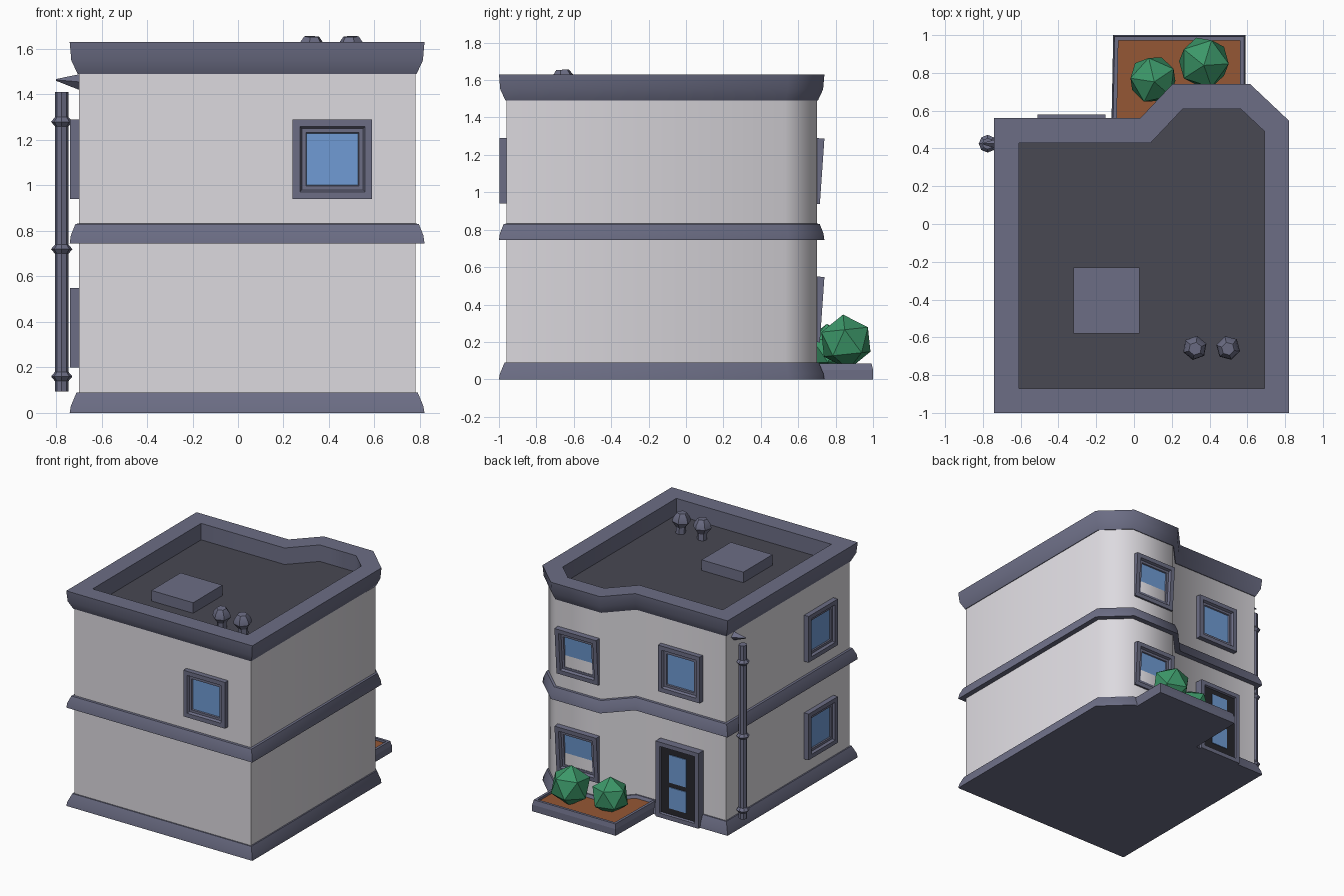
import bpy, bmesh, math
from mathutils import Matrix, Vector

cube = bpy.data.objects.get("Cube")
if cube:
    bpy.data.objects.remove(cube, do_unlink=True)


def material(name, r, g, b):
    m = bpy.data.materials.new(name)
    m.use_nodes = True
    m.diffuse_color = (r, g, b, 1)
    bsdf = m.node_tree.nodes["Principled BSDF"]
    bsdf.inputs["Base Color"].default_value = (r, g, b, 1)
    bsdf.inputs["Roughness"].default_value = 0.8
    return m


PLASTER = material("pale_plaster", 0.72, 0.70, 0.74)
TRIM = material("slate_trim", 0.15, 0.155, 0.235)
ROOF = material("dark_roof", 0.065, 0.065, 0.085)
DOOR = material("black_door", 0.02, 0.02, 0.026)
GLASS = material("blue_glass", 0.16, 0.33, 0.66)
SOIL = material("brown_soil", 0.30, 0.095, 0.035)
LEAF = material("green_leaf", 0.045, 0.31, 0.14)


def finish(bm, name, mats, matrix=None, smooth=0):
    bmesh.ops.recalc_face_normals(bm, faces=bm.faces)
    if matrix is not None:
        bm.transform(matrix)
    mesh = bpy.data.meshes.new(name)
    bm.to_mesh(mesh)
    bm.free()
    for m in mats:
        mesh.materials.append(m)
    obj = bpy.data.objects.new(name, mesh)
    bpy.context.collection.objects.link(obj)
    if smooth:
        bpy.ops.object.select_all(action="DESELECT")
        obj.select_set(True)
        bpy.context.view_layer.objects.active = obj
        bpy.ops.object.shade_smooth_by_angle(angle=math.radians(smooth))
    return obj


def offset(points, d):
    """Grow a counter-clockwise outline by d with mitred corners."""
    result = []
    for i, p in enumerate(points):
        a = (Vector(p) - Vector(points[i - 1])).normalized()
        b = (Vector(points[(i + 1) % len(points)]) - Vector(p)).normalized()
        na, nb = Vector((a.y, -a.x)), Vector((b.y, -b.x))
        result.append(Vector(p) + (na + nb) * d / (1 + na.dot(nb)))
    return result


def loft(name, outline, profile, mats, closed=False, bottom=False, top=None, smooth=50):
    """Sweep a profile of (offset, height) pairs around an outline."""
    bm = bmesh.new()
    rings = [[bm.verts.new((p.x, p.y, z)) for p in offset(outline, d)] for d, z in profile]
    n = len(outline)
    pairs = list(zip(rings, rings[1:]))
    if closed:
        pairs.append((rings[-1], rings[0]))
    for lo, hi in pairs:
        for i in range(n):
            j = (i + 1) % n
            bm.faces.new((lo[i], lo[j], hi[j], hi[i]))
    if bottom:
        bm.faces.new(rings[0][::-1])
    if top is not None:
        bm.faces.new(rings[-1]).material_index = top
    return finish(bm, name, mats, smooth=smooth)


def lathe(name, profile, sides, mat, matrix, smooth=0):
    """Revolve (radius, height) pairs with a few sides, capped at both ends."""
    bm = bmesh.new()
    rings = []
    for r, z in profile:
        angles = [math.tau * i / sides for i in range(sides)]
        rings.append([bm.verts.new((r * math.cos(a), r * math.sin(a), z)) for a in angles])
    for lo, hi in zip(rings, rings[1:]):
        for i in range(sides):
            j = (i + 1) % sides
            bm.faces.new((lo[i], lo[j], hi[j], hi[i]))
    bm.faces.new(rings[0][::-1])
    bm.faces.new(rings[-1])
    return finish(bm, name, [mat], matrix, smooth)


def box(bm, size, centre):
    m = Matrix.Translation(centre) @ Matrix.Diagonal((*size, 1))
    return bmesh.ops.create_cube(bm, size=1, matrix=m)["verts"]


def framed_panel(name, width, height, depth, steps, inner, matrix):
    """Frame facing local -y whose front is inset in steps down to a coloured panel."""
    bm = bmesh.new()
    box(bm, (width, depth + 0.04, height), (0, 0.02 - depth / 2, 0))
    bmesh.ops.recalc_face_normals(bm, faces=bm.faces)
    front = min(bm.faces, key=lambda f: f.calc_center_median().y)
    for thickness, sink in steps:
        bmesh.ops.inset_region(bm, faces=[front], thickness=thickness, depth=0)
        for v in front.verts:
            v.co.y += sink
    front.material_index = 1
    return finish(bm, name, [TRIM, inner], matrix)


def place(x, y, z, turn=0, tilt=0):
    spin = Matrix.Rotation(math.radians(turn), 4, "Z")
    lean = Matrix.Rotation(math.radians(tilt), 4, "X")
    return Matrix.Translation((x, y, z)) @ spin @ lean


# House shell: walls, roof deck and the three trim bands
house = [(-0.70, -0.96), (0.78, -0.96), (0.78, 0.53), (0.60, 0.70),
         (0.22, 0.70), (0.05, 0.52), (-0.70, 0.52)]
loft("walls", house, [(0, 0.03), (0, 1.53)], [PLASTER])
loft("base_trim", house, [(0.04, 0), (0.035, 0.03), (0.01, 0.09), (-0.02, 0.09)],
     [TRIM], bottom=True)
loft("floor_band", house, [(-0.01, 0.835), (0.015, 0.83), (0.035, 0.78), (0.04, 0.745),
                           (-0.01, 0.745)], [TRIM], closed=True)
loft("parapet", house, [(-0.01, 1.49), (0.005, 1.49), (0.033, 1.55), (0.04, 1.63),
                        (-0.09, 1.63), (-0.09, 1.49)], [TRIM], closed=True)
loft("roof_deck", house, [(-0.08, 1.48), (-0.08, 1.505)], [ROOF], bottom=True, top=0)

# Windows: front, back bay, back recess and side walls
window_steps = [(0.045, 0.0), (0.012, 0.018), (0.025, 0.0), (0.006, 0.008)]
upper, lower = 1.115, 0.375
windows = [
    ("front_window", 0.415, -0.96, upper, 0, 0),
    ("bay_window_upper", 0.41, 0.69, upper, 180, 4),
    ("bay_window_lower", 0.41, 0.69, lower, 180, 4),
    ("recess_window", -0.33, 0.52, upper, 180, 0),
    ("side_window_upper", -0.70, -0.59, upper, -90, 0),
    ("side_window_lower", -0.70, -0.59, lower, -90, 0),
]
for name, x, y, z, turn, tilt in windows:
    framed_panel(name, 0.35, 0.35, 0.038, window_steps, GLASS, place(x, y, z, turn, tilt))

# Back door with two glass panes
framed_panel("back_door", 0.36, 0.57, 0.06, [(0.045, 0), (0.008, 0.014)], DOOR,
             place(-0.33, 0.52, 0.285, 180))
for name, z, height in (("door_pane_upper", 0.385, 0.21), ("door_pane_lower", 0.165, 0.16)):
    bm = bmesh.new()
    box(bm, (0.14, 0.008, height), (-0.33, 0.568, z))
    finish(bm, name, [GLASS])

# Drainpipe with pointed collars and a spout from the wall
pipe = [(0.03, 0.095)]
for z in (0.16, 0.72, 1.28):
    pipe += [(0.03, z - 0.02), (0.047, z), (0.03, z + 0.02)]
pipe.append((0.03, 1.41))
lathe("drainpipe", pipe, 8, TRIM, place(-0.775, 0.425, 0), smooth=30)
lathe("drain_spout", [(0.035, 0), (0.004, 0.105)], 4, TRIM,
      place(-0.695, 0.425, 1.455) @ Matrix.Rotation(math.radians(-85), 4, "Y"))

# Rooftop unit and vents
bm = bmesh.new()
verts = box(bm, (0.35, 0.35, 0.09), (-0.145, -0.405, 1.54))
finish(bm, "roof_unit", [TRIM])
vent = [(0.035, 0), (0.035, 0.05), (0.065, 0.09), (0.06, 0.12), (0.035, 0.155)]
for name, x, turn in (("vent_right", 0.32, 20), ("vent_left", 0.50, -15)):
    lathe(name, vent, 6, TRIM, place(x, -0.65, 1.50, turn, 4), smooth=25)

# Planter box with soil and faceted bushes
bed = [(-0.12, 0.50), (0.59, 0.50), (0.59, 1.0), (-0.11, 1.0)]
loft("planter", bed, [(0, 0), (0, 0.05), (-0.008, 0.085), (-0.028, 0.085), (-0.028, 0.068)],
     [TRIM, SOIL], bottom=True, top=1, smooth=0)
bush = [(0.06, 0), (0.125, 0.11), (0.115, 0.14), (0.055, 0.235), (0.01, 0.25)]
for name, x, y, turn, scale in (("bush_right", 0.10, 0.765, 30, 0.98),
                                ("bush_left", 0.37, 0.855, 0, 1.05)):
    bm = bmesh.new()
    bmesh.ops.create_icosphere(bm, subdivisions=1, radius=0.14 * scale)
    finish(bm, name, [LEAF], place(x, y, 0.16 + 0.04 * (scale > 1), turn, 6))
